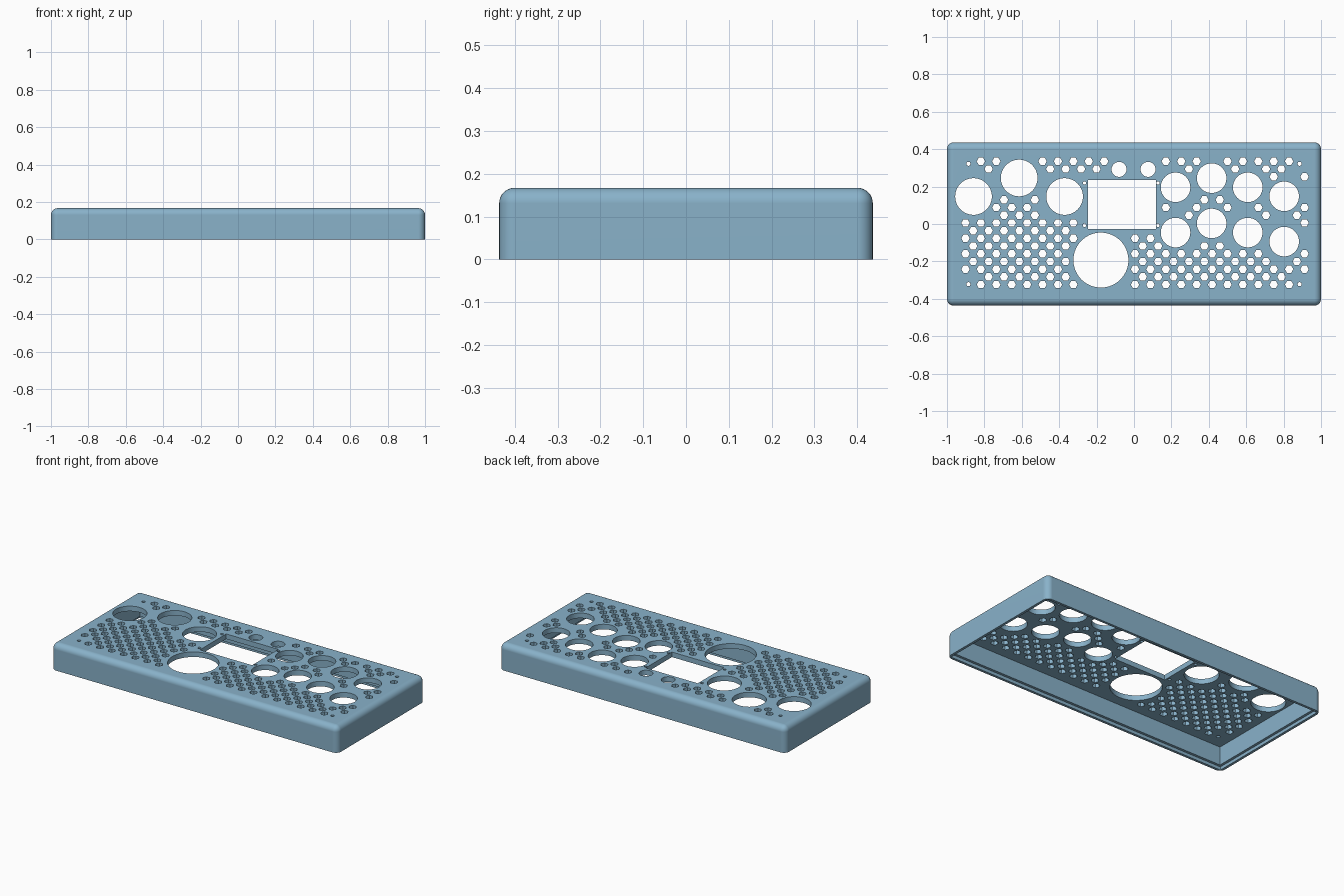
import bpy, bmesh, math
from mathutils import Matrix

if "Cube" in bpy.data.objects:
    bpy.data.objects.remove(bpy.data.objects["Cube"])

L, W, H = 2.0, 0.873, 0.167      # outer size
ROUND = 0.036                    # fillet of the outer edges
WALL, ROOF = 0.032, 0.032

blue = bpy.data.materials.new("steel_blue")
blue.diffuse_color = (0.25, 0.445, 0.59, 1)
blue.use_nodes = True
blue.node_tree.nodes["Principled BSDF"].inputs["Base Color"].default_value = blue.diffuse_color


def make_object(name, bm):
    mesh = bpy.data.meshes.new(name)
    bm.to_mesh(mesh)
    bm.free()
    ob = bpy.data.objects.new(name, mesh)
    bpy.context.collection.objects.link(ob)
    return ob


def add_box(bm, x0, x1, y0, y1, z0, z1):
    m = Matrix.Translation(((x0 + x1) / 2, (y0 + y1) / 2, (z0 + z1) / 2))
    m = m @ Matrix.Diagonal((x1 - x0, y1 - y0, z1 - z0, 1))
    return bmesh.ops.create_cube(bm, size=1, matrix=m)


def add_prism(bm, x, y, r, sides):
    bmesh.ops.create_cone(bm, cap_ends=True, segments=sides, radius1=r, radius2=r,
                          depth=0.2, matrix=Matrix.Translation((x, y, H)) @ Matrix.Rotation(math.pi / 2, 4, 'Z'))


def cut(target, bm, name):
    cutter = make_object(name, bm)
    cutter.hide_render = True
    mod = target.modifiers.new(name, 'BOOLEAN')
    mod.operation, mod.solver, mod.object = 'DIFFERENCE', 'EXACT', cutter
    bpy.context.view_layer.objects.active = target
    bpy.ops.object.modifier_apply(modifier=mod.name)
    bpy.data.objects.remove(cutter)


# Outer block, rounded everywhere but along the open bottom
bm = bmesh.new()
add_box(bm, -L / 2, L / 2, -W / 2, W / 2, 0, H)
edges = [e for e in bm.edges if any(v.co.z > 0.01 for v in e.verts)]
bmesh.ops.bevel(bm, geom=edges, offset=ROUND, segments=8, profile=0.5, affect='EDGES')
cover = make_object("enclosure_cover", bm)
cover.data.materials.append(blue)

# Hollow inside, then the stepped lip around the bottom rim
for name, inset, top in (("cavity", WALL, H - ROOF), ("rim_step", WALL / 2, 0.02)):
    bm = bmesh.new()
    x, y = L / 2 - inset, W / 2 - inset
    add_box(bm, -x, x, -y, y, -0.1, top)
    cut(cover, bm, name)

# Round openings: x, y, radius
knobs = [(-0.858, 0.147, 0.098), (-0.614, 0.246, 0.098), (-0.371, 0.147, 0.098),
         (-0.177, -0.193, 0.147), (-0.08, 0.292, 0.04), (0.075, 0.292, 0.04)]
for x, y in ((0.222, 0.196), (0.415, 0.245), (0.608, 0.196), (0.803, 0.148)):
    knobs += [(x, y, 0.079), (x, y - 0.242, 0.079)]
screws = [(sx * 0.885, sy * 0.322, 0.011) for sx in (-1, 1) for sy in (-1, 1)]
pins = [(x, y, 0.009) for x in (-0.265, 0.128) for y in (-0.007, 0.219)]
X0, X1, Y0, Y1 = -0.247, 0.117, -0.027, 0.235     # display window

bm = bmesh.new()
for x, y, r in knobs:
    add_prism(bm, x, y, r, 64)
for x, y, r in screws + pins:
    add_prism(bm, x, y, r, 16)
add_box(bm, X0, X1, Y0, Y1, 0.1, 0.3)
cut(cover, bm, "openings")


# Staggered hexagonal vents wherever there is room between openings
def is_free(x, y):
    if X0 - 0.045 < x < X1 + 0.045 and Y0 - 0.045 < y < Y1 + 0.045:
        return False
    for kx, ky, r in knobs:
        if math.hypot(x - kx, y - ky) < r + (0.046 if r < 0.05 else 0.036):
            return False
    return all(math.hypot(x - sx, y - sy) > 0.053 for sx, sy, _ in screws)


bm = bmesh.new()
for row in range(17):
    odd = row % 2
    for col in range(23 - odd):
        x = -0.901 + 0.0824 * (col + odd / 2)
        y = -0.324 + 0.0412 * row
        if is_free(x, y):
            add_prism(bm, x, y, 0.0225, 6)
cut(cover, bm, "vents")

# Smooth fillets and round bores, crisp flat panels
bpy.ops.object.select_all(action='DESELECT')
cover.select_set(True)
bpy.context.view_layer.objects.active = cover
bpy.ops.object.shade_smooth_by_angle(angle=math.radians(30))
weighted = cover.modifiers.new("weighted_normals", 'WEIGHTED_NORMAL')
weighted.keep_sharp = True
